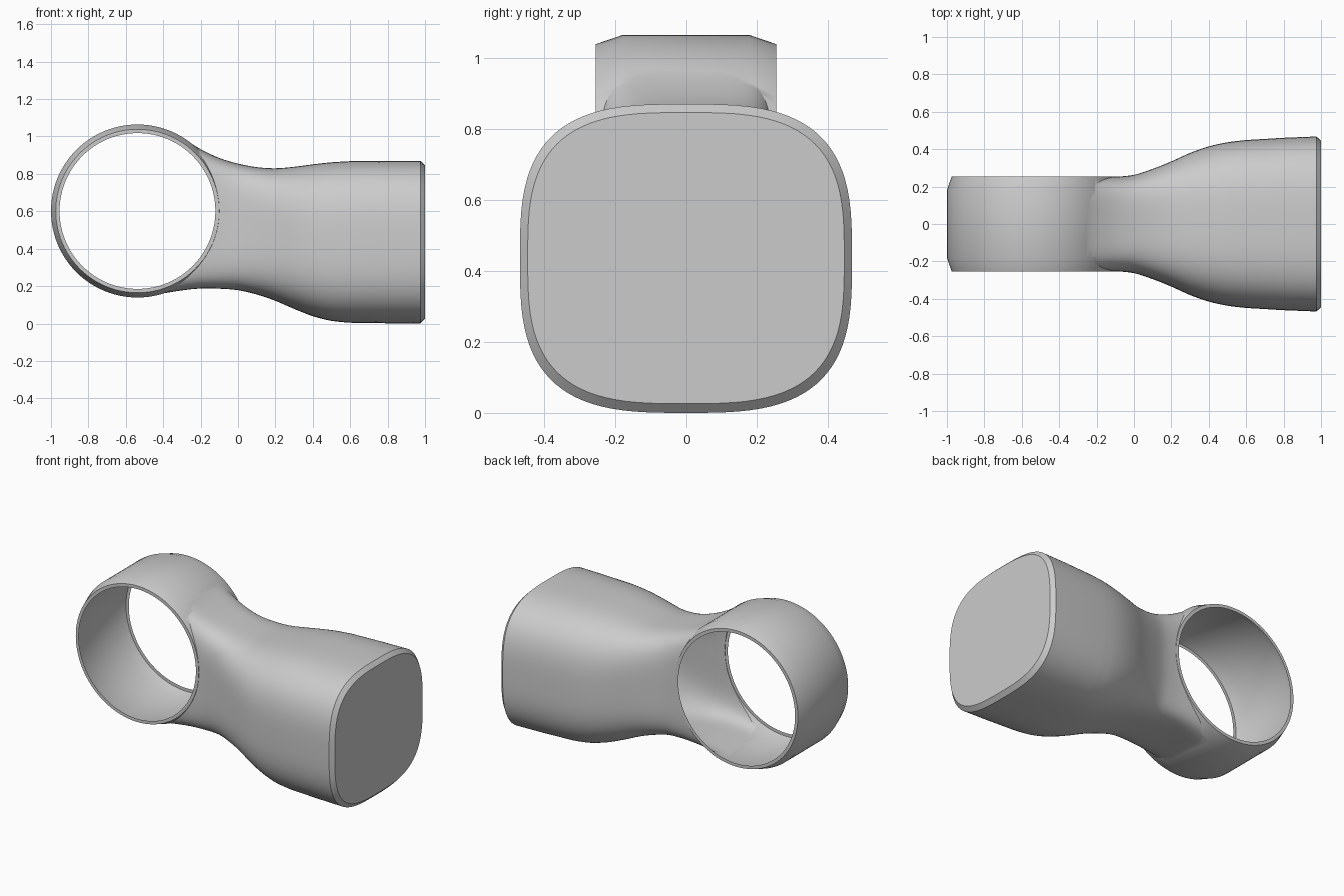
import bpy
import bmesh
import math

cube = bpy.data.objects.get("Cube")
if cube:
    bpy.data.objects.remove(cube, do_unlink=True)

SIDES = 96
EYE_X, EYE_Z = -0.5375, 0.6015
HOLE_RADIUS = 0.4165

grey = bpy.data.materials.new("plain_grey")
grey.use_nodes = True
colour = (0.6, 0.6, 0.6, 1)
grey.diffuse_color = colour
grey.node_tree.nodes["Principled BSDF"].inputs["Base Color"].default_value = colour


def loft(name, rings):
    """Skin a list of equal point rings and cap both ends."""
    bm = bmesh.new()
    loops = [[bm.verts.new(p) for p in ring] for ring in rings]
    for a, b in zip(loops, loops[1:]):
        for i in range(len(a)):
            j = (i + 1) % len(a)
            bm.faces.new((a[i], a[j], b[j], b[i]))
    bm.faces.new(loops[0])
    bm.faces.new(loops[-1])
    bmesh.ops.recalc_face_normals(bm, faces=bm.faces)
    mesh = bpy.data.meshes.new(name)
    bm.to_mesh(mesh)
    bm.free()
    mesh.materials.append(grey)
    obj = bpy.data.objects.new(name, mesh)
    bpy.context.collection.objects.link(obj)
    return obj


def circle(radius, y):
    turns = [math.tau * i / SIDES for i in range(SIDES)]
    return [(EYE_X + radius * math.cos(t), y, EYE_Z + radius * math.sin(t)) for t in turns]


def squircle(x, low, high, half_width, power):
    ring = []
    for i in range(SIDES):
        t = math.tau * (i + 0.5) / SIDES
        c, s = math.cos(t), math.sin(t)
        y = half_width * math.copysign(abs(c) ** (2 / power), c)
        z = (high - low) / 2 * math.copysign(abs(s) ** (2 / power), s)
        ring.append((x, y, (low + high) / 2 + z))
    return ring


def smooth_rows(rows, steps):
    """Catmull-Rom interpolation through evenly spaced rows."""
    padded = [rows[0]] + rows + [rows[-1]]
    out = []
    for k in range(len(rows) - 1):
        for n in range(steps):
            t = n / steps
            out.append([
                b + t / 2 * (c - a + t * (2 * a - 5 * b + 4 * c - d + t * (3 * (b - c) + d - a)))
                for a, b, c, d in zip(*padded[k:k + 4])])
    return out + [rows[-1]]


def combine(target, tool, operation):
    mod = target.modifiers.new("combine", 'BOOLEAN')
    mod.operation = operation
    mod.solver = 'EXACT'
    mod.object = tool
    bpy.context.view_layer.objects.active = target
    bpy.ops.object.modifier_apply(modifier=mod.name)
    bpy.data.objects.remove(tool, do_unlink=True)


# Handle: x, underside, top, half width, squareness of the section
sections = [
    [-0.5, 0.146, 1.055, 0.253, 6],
    [-0.4, 0.161, 1.036, 0.253, 6],
    [-0.3, 0.177, 0.994, 0.253, 6],
    [-0.2, 0.187, 0.932, 0.253, 5.5],
    [-0.1, 0.186, 0.885, 0.253, 4.8],
    [0, 0.178, 0.855, 0.263, 4.1],
    [0.1, 0.155, 0.836, 0.295, 3.7],
    [0.2, 0.121, 0.83, 0.335, 3.4],
    [0.3, 0.078, 0.838, 0.38, 3.2],
    [0.4, 0.039, 0.851, 0.415, 3.1],
    [0.5, 0.014, 0.862, 0.437, 3.1],
    [0.6, 0.004, 0.868, 0.449, 3.1],
]
rows = smooth_rows(sections, 4)
rows += [[0.8, 0.001, 0.87, 0.461, 3.1],
         [0.975, 0, 0.87, 0.468, 3.1],
         [1, 0.026, 0.846, 0.446, 3.1]]
body = loft("ring_ended_handle", [squircle(*row) for row in rows])

# Round eye with bevelled rims
eye = loft("eye_disc", [circle(r, y) for r, y in
                        ((0.437, -0.2545), (0.4625, -0.18), (0.4625, 0.18), (0.437, 0.2545))])
combine(body, eye, 'UNION')

# Round openings on both sides of the eye
bore = loft("bore_cutter", [circle(HOLE_RADIUS, y) for y in (-0.3, 0.3)])
bore.hide_render = True
combine(body, bore, 'DIFFERENCE')

# Remove the wall left by the cutter, so the openings lead into a hollow shell
bm = bmesh.new()
bm.from_mesh(body.data)
walls = []
for face in bm.faces:
    centre = face.calc_center_median()
    distance = math.hypot(centre.x - EYE_X, centre.z - EYE_Z)
    if abs(face.normal.y) < 0.1 and distance < HOLE_RADIUS + 0.001:
        walls.append(face)
bmesh.ops.delete(bm, geom=walls, context='FACES')
bm.to_mesh(body.data)
bm.free()

bpy.ops.object.select_all(action='DESELECT')
body.select_set(True)
bpy.context.view_layer.objects.active = body
bpy.ops.object.shade_smooth_by_angle(angle=math.radians(25))
